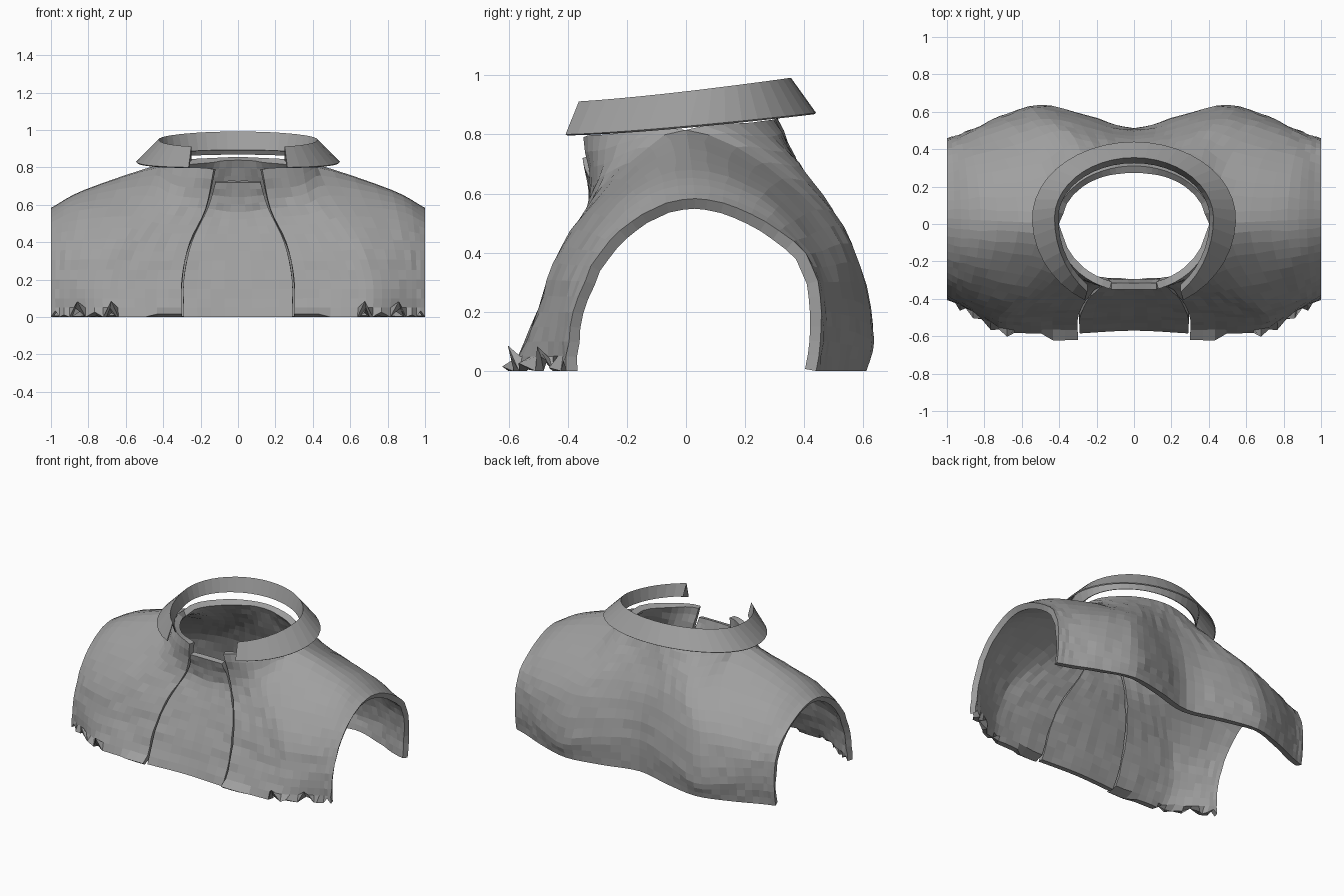
import bpy, bmesh, math, random
from mathutils import Vector

random.seed(4)
if "Cube" in bpy.data.objects:
    bpy.data.objects.remove(bpy.data.objects["Cube"])

cloth = bpy.data.materials.new("grey cloth")
cloth.use_nodes = True
GREY = (0.35, 0.35, 0.35, 1)
cloth.diffuse_color = GREY
cloth.node_tree.nodes["Principled BSDF"].inputs["Base Color"].default_value = GREY

# Guide columns from hem to neckline or shoulder ridge: x at hem, x at top, (y, z) rows
EASE = (1, 1, 0.75, 0.25, 0)
FRONT = [
    (0, 0, [(-.57, 0), (-.49, .2), (-.4, .4), (-.33, .56), (-.35, .72)]),
    (.3, .13, [(-.585, 0), (-.5, .2), (-.41, .4), (-.325, .58), (-.355, .79)]),
    (.55, .29, [(-.585, 0), (-.5, .2), (-.42, .4), (-.31, .6), (-.26, .8)]),
    (.72, .42, [(-.565, 0), (-.5, .2), (-.42, .42), (-.24, .65), (0, .815)]),
    (.9, .82, [(-.45, 0), (-.43, .2), (-.35, .41), (-.18, .61), (.02, .68)]),
    (1, 1, [(-.405, 0), (-.385, .2), (-.29, .4), (-.15, .53), (.03, .583)]),
]
BACK = [
    (0, 0, [(.51, 0), (.51, .22), (.47, .46), (.38, .68), (.31, .855)]),
    (.25, .14, [(.57, 0), (.575, .2), (.51, .45), (.4, .67), (.295, .85)]),
    (.5, .29, [(.61, 0), (.635, .15), (.56, .43), (.42, .64), (.22, .84)]),
    (.72, .42, [(.55, 0), (.57, .18), (.52, .43), (.33, .65), (0, .815)]),
    (.9, .82, [(.475, 0), (.49, .2), (.44, .4), (.26, .6), (.02, .68)]),
    (1, 1, [(.44, 0), (.46, .2), (.4, .4), (.22, .53), (.03, .583)]),
]
# Edge of the centre panel, cut level at the throat
SEAM = (.29, .12, FRONT[1][2][:-1] + [(-.35, .72)])
SUB = 4          # steps between guide points
RIDGE = 3 * SUB  # first column that ends on the shoulder ridge


def smooth(points, before, after):
    """Smooth curve through the points, SUB steps per span."""
    p = [before] + points + [after]
    out = []
    for i in range(1, len(p) - 2):
        a, b, c, d = p[i - 1:i + 3]
        for k in range(SUB):
            t = k / SUB
            out.append(0.5 * (2 * b + (c - a) * t + (2 * a - 5 * b + 4 * c - d) * t * t
                              + (3 * b - a - 3 * c + d) * t ** 3))
    return out + [points[-1].copy()]


def guide_points(guide):
    hem, top, rows = guide
    return [Vector((top + (hem - top) * e, y, z)) for e, (y, z) in zip(EASE, rows)]


def surface(guides, other):
    """Grid of points, one list per column, running on over the ridge into the other side."""
    columns = []
    for i, (guide, opposite) in enumerate(zip(guides, other)):
        pts = guide_points(guide)
        after = pts[-1] * 2 - pts[-2] if i < 3 else guide_points(opposite)[-2]
        columns.append(smooth(pts, pts[0] * 2 - pts[1], after))
    across = []
    for row in zip(*columns):
        mirrored = Vector((-row[1].x, row[1].y, row[1].z))
        across.append(smooth(list(row), mirrored, row[-1] * 2 - row[-2]))
    return [list(col) for col in zip(*across)]


def round_neck(grid, depth):
    """Ease the upper rows on to an oval neckline."""
    stops = (0, 18, 44, 90)
    for i in range(RIDGE):
        span, k = divmod(i, SUB)
        a = math.radians(stops[span] + (stops[span + 1] - stops[span]) * k / SUB)
        top = grid[i][-1]
        shift = Vector((.42 * math.sin(a) - top.x, depth * math.cos(a) - top.y, 0))
        for r in range(1, SUB + 1):
            grid[i][-r] += shift * (1 - (r - 1) / SUB)


def crumple(grid):
    for col in grid[1:]:
        for p in col[1:-1]:
            p.y += random.uniform(-.005, .005)


def make(name, grids, thickness, mirror=True):
    bm = bmesh.new()
    for grid in grids:
        verts = [[bm.verts.new(p) for p in col] for col in grid]
        for a, b in zip(verts, verts[1:]):
            for i in range(len(a) - 1):
                bm.faces.new((a[i], b[i], b[i + 1], a[i + 1]))
    bmesh.ops.remove_doubles(bm, verts=bm.verts, dist=0.0005)
    bmesh.ops.recalc_face_normals(bm, faces=bm.faces)
    # Keep the normals pointing away from the inside of the garment
    if sum(f.normal.dot(f.calc_center_median() - Vector((0, 0, .2))) for f in bm.faces) < 0:
        bmesh.ops.reverse_faces(bm, faces=bm.faces)
    mesh = bpy.data.meshes.new(name)
    bm.to_mesh(mesh)
    bm.free()
    mesh.materials.append(cloth)
    obj = bpy.data.objects.new(name, mesh)
    bpy.context.collection.objects.link(obj)
    if mirror:
        obj.modifiers.new("mirror", "MIRROR")
    shell = obj.modifiers.new("thickness", "SOLIDIFY")
    shell.thickness = thickness
    shell.offset = -1
    # Bake the shell, then trim it flat at the hem and arm openings
    dg = bpy.context.evaluated_depsgraph_get()
    baked = bpy.data.meshes.new_from_object(obj.evaluated_get(dg))
    obj.modifiers.clear()
    obj.data = baked
    for v in baked.vertices:
        v.co.z = max(v.co.z, 0)
        v.co.x = min(max(v.co.x, -1), 1)


front, back = surface(FRONT, BACK), surface(BACK, FRONT)
panel = surface([FRONT[0], SEAM], BACK)
round_neck(front, -.365)
round_neck(back, .31)
for grid in (front, back, panel):
    crumple(grid)

# Ragged hem on the outer front
for col in front[RIDGE - 1::2]:
    col[0].y -= random.uniform(0, .03)
    col[0].z += random.uniform(.01, .09)

# Front and back meet along the shoulder ridge
for f, b in zip(front[RIDGE:], back[RIDGE:]):
    mid = (f[-1] + b[-1]) / 2
    f[-1], b[-1] = mid, mid.copy()

# Centre panel, set apart from the side panels by a narrow seam
make("front_panel", [panel], .035)

# Side panels, shoulders and back; the hem flares beside the seam
for col in front[SUB:SUB + 3]:
    col[0].y -= .035
    col[0].z += .015
make("shoulders_and_back", [front[SUB:], back], .04)


# Open collar: an outer slope folded over an inner band
def rim(half_width, back_depth, front_depth, gap, low, high, steps=36):
    points = []
    for i in range(steps + 1):
        a = math.radians(gap + (360 - 2 * gap) * i / steps)
        y = -math.cos(a)
        y = .03 + y * (back_depth if y > 0 else front_depth)
        z = low + (high - low) * max((y + .4) / .78, 0) ** 1.3
        points.append(Vector((half_width * math.sin(a), y, z)))
    return points


bottom = rim(.545, .41, .5, 29, .8, .866)
top = rim(.425, .325, .485, 36, .91, .995)
inner = rim(.405, .295, .45, 38, .83, .9)
make("collar", [[bottom, top, inner]], .008, mirror=False)
